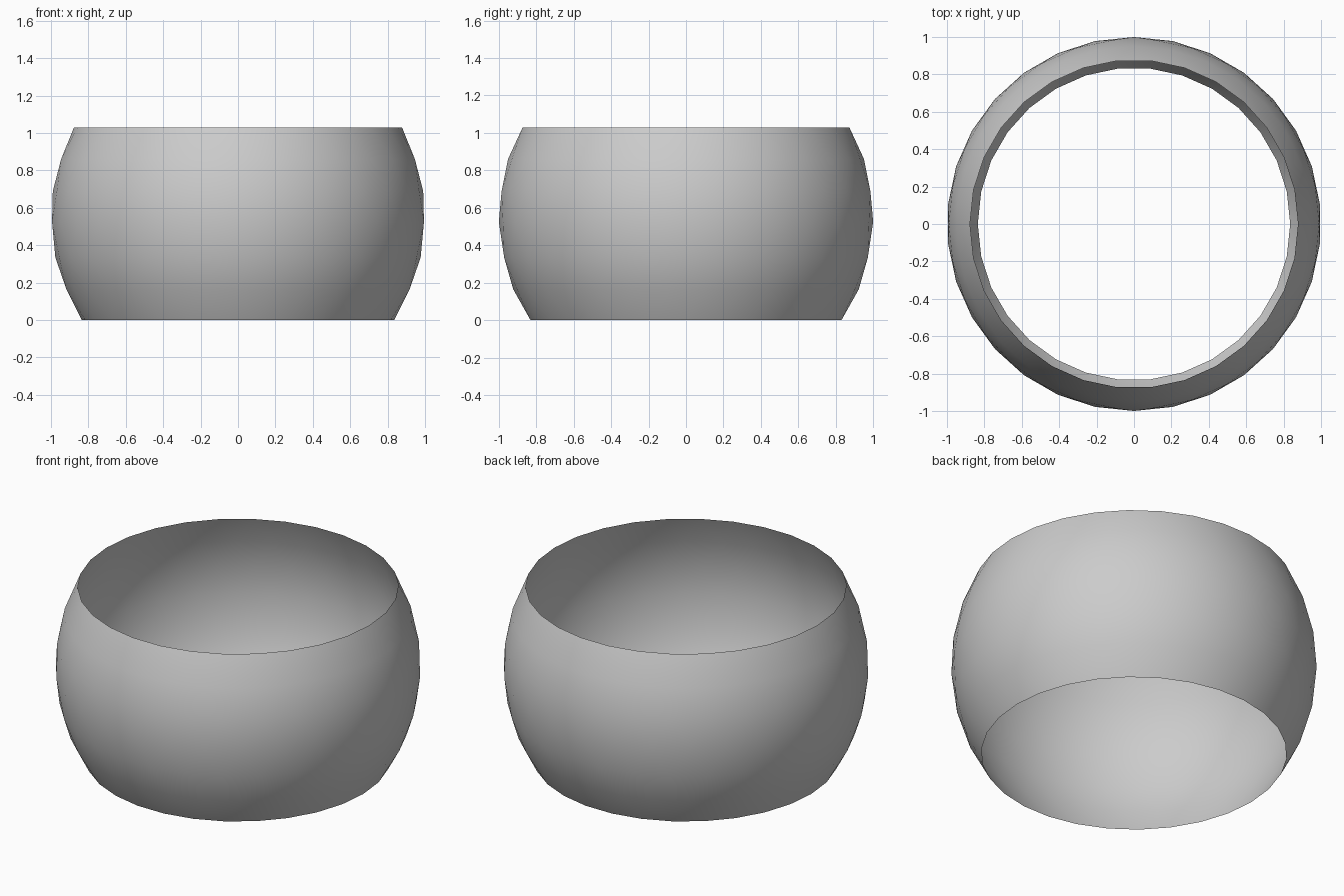
import bpy, bmesh, math

if "Cube" in bpy.data.objects:
    bpy.data.objects.remove(bpy.data.objects["Cube"])

SIDES = 30
CENTRE_Z = 0.55
RING_Z = [0.0, 0.165, 0.335, 0.525, 0.69, 0.86, 1.03]

# Open band of a unit sphere, made of staggered rings joined by triangles
bm = bmesh.new()
rings = []
for row, z in enumerate(RING_Z):
    r = math.sqrt(1 - (z - CENTRE_Z) ** 2)
    step = 2 * math.pi / SIDES
    rings.append([bm.verts.new((r * math.cos((i + 0.5 * (row % 2)) * step),
                                r * math.sin((i + 0.5 * (row % 2)) * step), z))
                  for i in range(SIDES)])

for row in range(len(rings) - 1):
    low, high = rings[row], rings[row + 1]
    for i in range(SIDES):
        j = (i + 1) % SIDES
        if row % 2 == 0:
            bm.faces.new((low[i], low[j], high[i]))
            bm.faces.new((low[j], high[j], high[i]))
        else:
            bm.faces.new((low[i], high[j], high[i]))
            bm.faces.new((low[i], low[j], high[j]))

for face in bm.faces:
    face.smooth = True
mesh = bpy.data.meshes.new("round_band")
bm.to_mesh(mesh)
bm.free()
bpy.context.collection.objects.link(bpy.data.objects.new("round_band", mesh))
